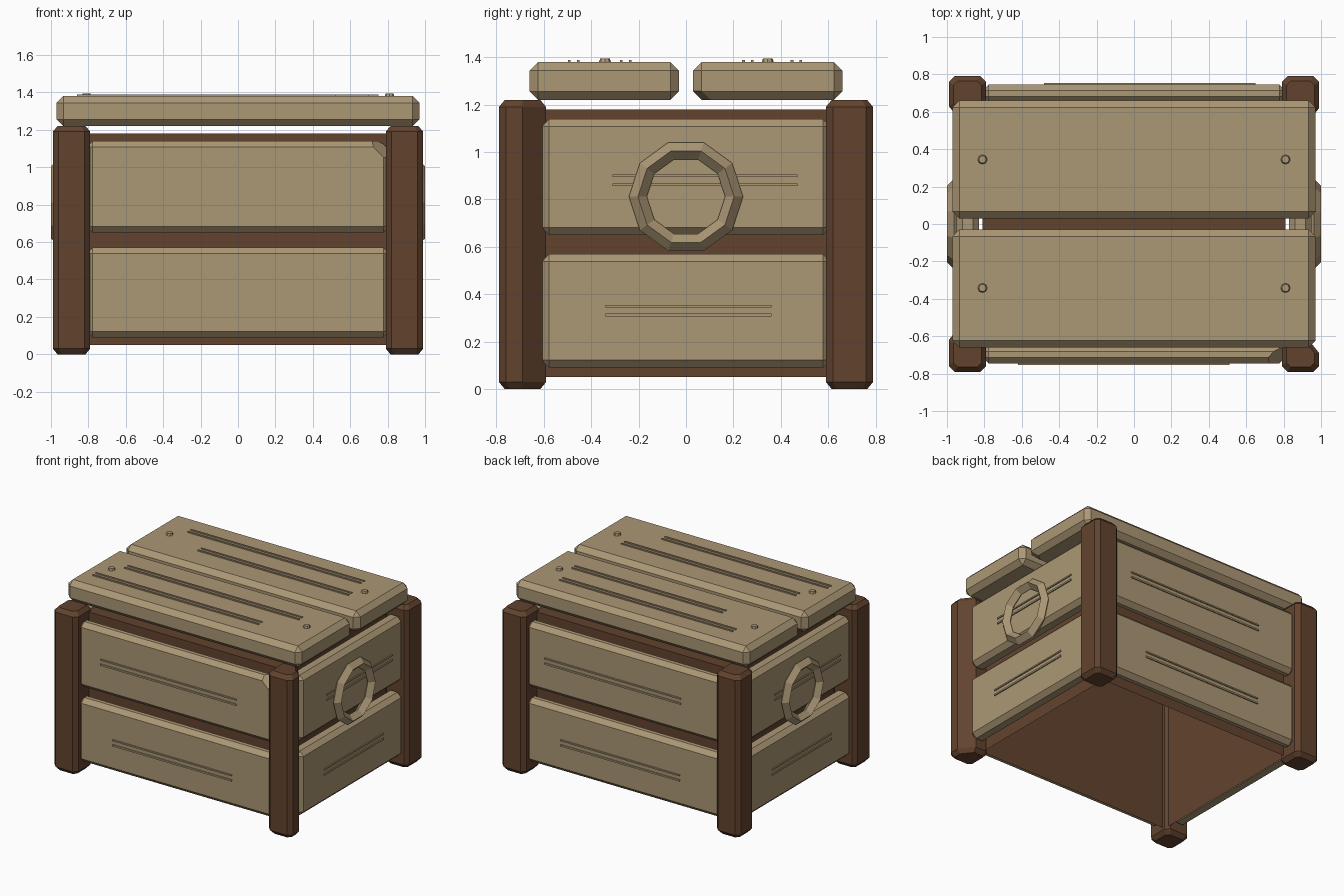
import bpy, bmesh
from math import pi
from mathutils import Vector

cube = bpy.data.objects.get("Cube")
if cube:
    bpy.data.objects.remove(cube, do_unlink=True)


def material(name, rgb):
    m = bpy.data.materials.new(name)
    m.use_nodes = True
    m.diffuse_color = (*rgb, 1)
    m.node_tree.nodes["Principled BSDF"].inputs["Base Color"].default_value = (*rgb, 1)
    return m


TAN = material("pale wood", (0.41, 0.31, 0.178))
BROWN = material("dark wood", (0.122, 0.056, 0.027))


def finish(bm, name, mat):
    bmesh.ops.recalc_face_normals(bm, faces=bm.faces)
    mesh = bpy.data.meshes.new(name)
    bm.to_mesh(mesh)
    bm.free()
    mesh.materials.append(mat)
    ob = bpy.data.objects.new(name, mesh)
    bpy.context.collection.objects.link(ob)
    return ob


def bevel_all(bm, width):
    bmesh.ops.bevel(bm, geom=bm.edges[:], offset=width, segments=1,
                    affect='EDGES', clamp_overlap=True)


def box(name, a, b, mat, bevel=0, chip=None):
    """Box between two corners; chip = (point, normal) slices one corner off."""
    a, b = Vector(a), Vector(b)
    bm = bmesh.new()
    bmesh.ops.create_cube(bm, size=1)
    for v in bm.verts:
        v.co = (a + b) / 2 + v.co * (b - a)
    bmesh.ops.recalc_face_normals(bm, faces=bm.faces)
    if bevel:
        bevel_all(bm, bevel)
    if chip:
        geom = bm.verts[:] + bm.edges[:] + bm.faces[:]
        cut = bmesh.ops.bisect_plane(bm, geom=geom, plane_co=chip[0],
                                     plane_no=chip[1], clear_outer=True)
        rim = [e for e in cut["geom_cut"] if isinstance(e, bmesh.types.BMEdge)]
        bmesh.ops.contextual_create(bm, geom=rim)
    return finish(bm, name, mat)


def post(name, sx, sy, cut=0.03):
    """Corner post; cut enlarges the chamfer on its outer side edge."""
    c = 0.03
    outline = [(c, 0), (0.2 - c, 0), (0.2, c), (0.2, 0.2 - cut),
               (0.2 - cut * 0.8, 0.2), (c, 0.2), (0, 0.2 - c), (0, c)]
    bm = bmesh.new()
    rings = []
    for z, inset in ((0, 0.025), (0.03, 0), (1.19, 0), (1.22, 0.025)):
        k = 1 - inset / 0.1
        rings.append([bm.verts.new((sx * (0.89 + (x - 0.1) * k),
                                    sy * (0.69 - (y - 0.1) * k), z))
                      for x, y in outline])
    for low, high in zip(rings, rings[1:]):
        for i in range(8):
            j = (i + 1) % 8
            bm.faces.new((low[i], low[j], high[j], high[i]))
    bm.faces.new(rings[0])
    bm.faces.new(rings[-1])
    finish(bm, name, BROWN)


# Inner shell, open underneath
shell = box("inner_shell", (-0.81, -0.64, 0.05), (0.81, 0.64, 1.18), BROWN)
bm = bmesh.new()
bm.from_mesh(shell.data)
bottom = [f for f in bm.faces if f.calc_center_median().z < 0.06]
bmesh.ops.delete(bm, geom=bottom, context='FACES')
bm.to_mesh(shell.data)
bm.free()

# Corner posts
post("front_right_post", -1, -1)
post("front_left_post", 1, -1, 0.1)
post("back_right_post", -1, 1, 0.04)
post("back_left_post", 1, 1)

# Wall planks
for row, z0, z1 in (("lower", 0.09, 0.57), ("upper", 0.65, 1.14)):
    for s, side in ((-1, "front"), (1, "back")):
        chip = None
        if row == "upper" and s < 0:
            chip = ((0.74, -0.745, 1.09), (1, -0.9, 1))
        box(f"{side}_{row}_plank", (-0.81, min(s * 0.65, s * 0.745), z0),
            (0.81, max(s * 0.65, s * 0.745), z1), TAN, 0.032, chip)
    for s, side in ((-1, "right"), (1, "left")):
        box(f"{side}_{row}_plank", (min(s * 0.83, s * 0.95), -0.61, z0),
            (max(s * 0.83, s * 0.95), 0.61, z1), TAN, 0.032)

# Lid planks
box("front_lid_plank", (-0.97, -0.66, 1.22), (0.97, -0.03, 1.38), TAN, 0.036)
box("back_lid_plank", (-0.97, 0.03, 1.22), (0.97, 0.66, 1.38), TAN, 0.036,
    ((0.95, 0.08, 1.24), (0.5, -0.5, -1)))

# Raised grain lines: a narrow one above a slightly wider one
PLACE = {
    "front": lambda u, v, d: (u, -0.745 - d, v),
    "back": lambda u, v, d: (u, 0.745 + d, v),
    "left": lambda u, v, d: (0.95 + d, u, v),
    "right": lambda u, v, d: (-0.95 - d, u, v),
    "lid": lambda u, v, d: (u, v, 1.38 + d),
}
GRAIN = (
    ("front", -0.62, 0.51, 0.91), ("front", -0.52, 0.47, 0.332),
    ("back", -0.48, 0.65, 0.91), ("back", -0.47, 0.52, 0.332),
    ("left", -0.31, 0.47, 0.9), ("left", -0.34, 0.36, 0.35),
    ("right", -0.47, 0.31, 0.9), ("right", -0.36, 0.34, 0.35),
    ("lid", -0.75, 0.7, -0.235), ("lid", -0.86, 0.52, -0.455),
    ("lid", -0.73, 0.71, 0.485), ("lid", -0.5, 0.75, 0.28),
)
for side, u0, u1, v in GRAIN:
    at = PLACE[side]
    for centre, half in ((v, 0.005), (v - 0.038, 0.006)):
        box(f"{side}_grain", at(u0, centre - half, -0.01),
            at(u1, centre + half, 0.008), TAN)

# Ring handles on both ends
for s, side in ((-1, "right"), (1, "left")):
    bpy.ops.mesh.primitive_torus_add(major_segments=10, minor_segments=4,
                                     major_radius=0.203, minor_radius=0.038,
                                     location=(s * 0.962, 0, 0.812),
                                     rotation=(pi / 2, 0, pi / 2))
    ring = bpy.context.object
    ring.name = f"{side}_ring_handle"
    ring.data.materials.append(TAN)

# Lid nails
for x in (-0.81, 0.81):
    for y in (-0.342, 0.345):
        bpy.ops.mesh.primitive_cone_add(vertices=8, radius1=0.029, radius2=0.02,
                                        depth=0.025, location=(x, y, 1.383))
        nail = bpy.context.object
        nail.name = "lid_nail"
        nail.data.materials.append(TAN)
